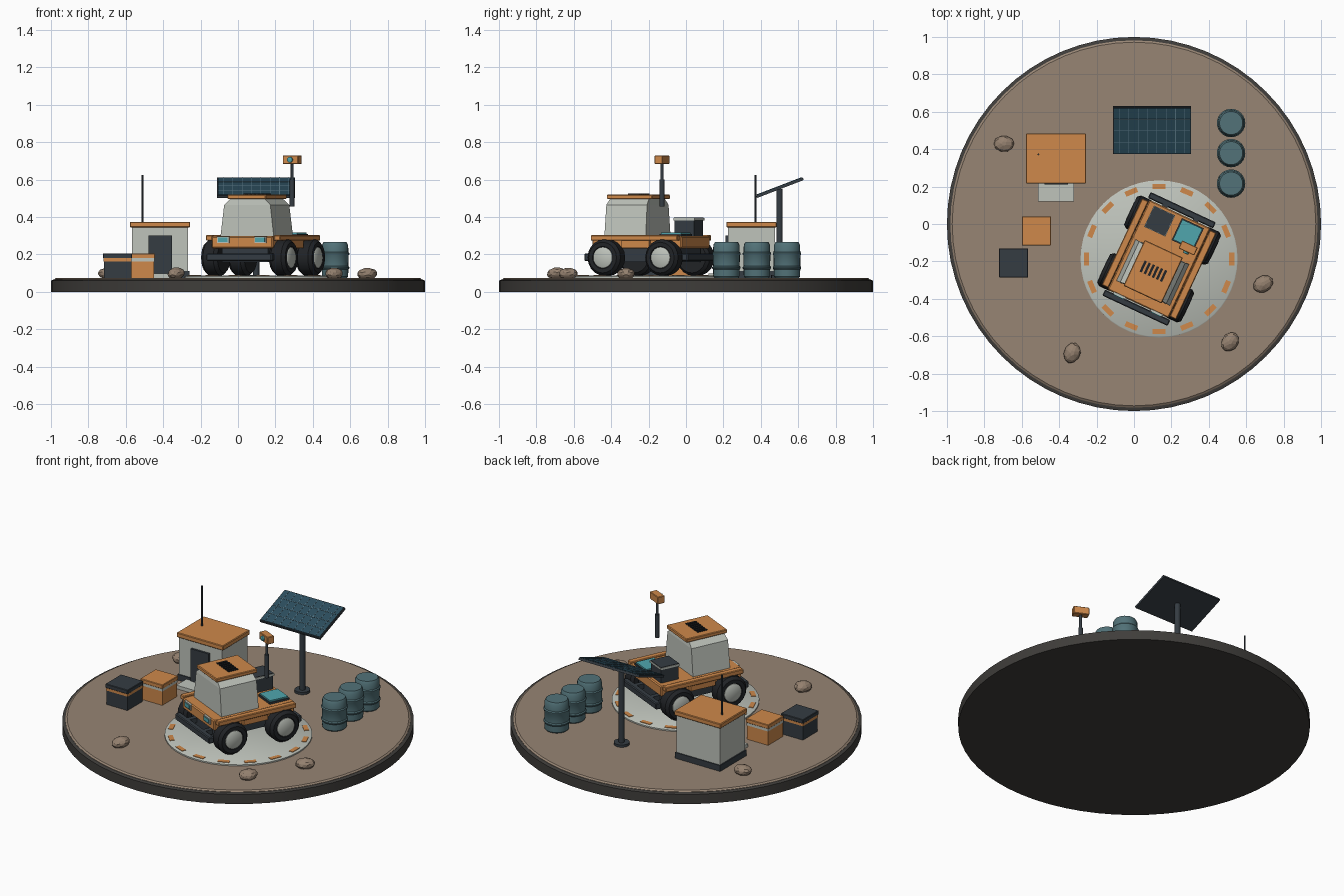
import bpy, bmesh, math, random
from mathutils import Matrix, Vector

if "Cube" in bpy.data.objects:
    bpy.data.objects.remove(bpy.data.objects["Cube"])

random.seed(4)
I = Matrix.Identity(4)
T = Matrix.Translation
R = Matrix.Rotation


def mat(name, r, g, b):
    m = bpy.data.materials.new(name)
    m.diffuse_color = (r, g, b, 1)
    m.use_nodes = True
    m.node_tree.nodes["Principled BSDF"].inputs["Base Color"].default_value = m.diffuse_color
    return m


ORANGE = mat("orange", .62, .25, .07)
DARK = mat("dark", .035, .045, .055)
BLACK = mat("rubber", .015, .017, .02)
LIGHT = mat("light_grey", .52, .55, .5)
SOIL = mat("soil", .31, .235, .175)
RIM = mat("rim", .05, .047, .043)
STEEL = mat("steel_blue", .085, .17, .19)
CELL = mat("solar_cell", .025, .075, .11)
LINE = mat("cell_line", .12, .22, .28)
TEAL = mat("teal", .08, .38, .42)
ROCK = mat("rock", .3, .22, .16)


def finish(name, bm, m, M=I, smooth=False):
    bmesh.ops.recalc_face_normals(bm, faces=bm.faces)
    me = bpy.data.meshes.new(name)
    bm.to_mesh(me)
    bm.free()
    ob = bpy.data.objects.new(name, me)
    bpy.context.collection.objects.link(ob)
    me.materials.append(m)
    ob.matrix_world = M
    if smooth:
        me.polygons.foreach_set("use_smooth", [True] * len(me.polygons))
        me.set_sharp_from_angle(angle=math.radians(35))
    return ob


def box(name, c, s, m, M=I, bevel=0):
    bm = bmesh.new()
    bmesh.ops.create_cube(bm, size=1)
    bmesh.ops.scale(bm, vec=s, verts=bm.verts)
    if bevel:
        bmesh.ops.bevel(bm, geom=bm.edges[:], offset=bevel, segments=1, affect='EDGES')
    return finish(name, bm, m, M @ T(c))


def stack(name, rings, m, M=I, smooth=False):
    """Skin a list of closed rings and cap both ends."""
    bm = bmesh.new()
    vs = [[bm.verts.new(p) for p in ring] for ring in rings]
    n = len(vs[0])
    for a, b in zip(vs, vs[1:]):
        for i in range(n):
            j = (i + 1) % n
            bm.faces.new((a[i], a[j], b[j], b[i]))
    bm.faces.new(vs[0][::-1])
    bm.faces.new(vs[-1])
    return finish(name, bm, m, M, smooth)


def lathe(name, prof, m, M=I, n=24):
    ang = [2 * math.pi * i / n for i in range(n)]
    return stack(name, [[(r * math.cos(a), r * math.sin(a), z) for a in ang]
                        for r, z in prof], m, M, True)


def rod(name, x, y, z0, z1, r, m, M=I, n=12):
    return lathe(name, [(r, z0), (r, z1)], m, M @ T((x, y, 0)), n)


# Round base with soil top
lathe("base_rim", [(1, 0), (1, .06), (.985, .066)], RIM, n=64)
lathe("base_soil", [(.982, .05), (.982, .068), (.972, .075)], SOIL, n=64)

# Landing pad with dashed ring
PAD = T((.134, -.187, 0))
lathe("pad", [(.42, .07), (.42, .083), (.415, .086)], LIGHT, PAD, 48)
for i in range(16):
    box(f"pad_dash_{i}", (.388, 0, .086), (.028, .068, .006), ORANGE,
        PAD @ R(i * math.pi / 8, 4, 'Z'))

# Rover frame: front is local -y
V = PAD @ R(math.radians(-25), 4, 'Z')
box("rover_undercarriage", (0, 0, .2), (.27, .46, .08), DARK, V)
box("rover_body", (0, 0, .265), (.36, .53, .065), ORANGE, V, .006)
for s in (-1, 1):
    box("side_rail", (s * .2, 0, .288), (.038, .51, .03), ORANGE, V, .004)
    box("side_panel", (s * .185, 0, .258), (.03, .16, .05), ORANGE, V)
    box("bumper", (0, s * .288, .185), (.385, .035, .04), DARK, V, .005)
    box("headlight_frame", (s * .11, -.266, .278), (.07, .012, .036), LIGHT, V)
    box("headlight", (s * .11, -.272, .278), (.056, .008, .024), TEAL, V)
    for t in (-1, 1):
        box("bumper_bracket", (s * .09, t * .25, .19), (.03, .06, .03), DARK, V)

# Wheels
for sx in (-1, 1):
    for sy in (-1, 1):
        W = V @ T((sx * .2, sy * .17, .183)) @ R(sx * math.pi / 2, 4, 'Y')
        lathe("tyre", [(.058, -.048), (.082, -.048), (.097, -.03), (.097, .03),
                       (.082, .048), (.06, .048), (.056, .04)], BLACK, W, 20)
        lathe("hub", [(.056, .03), (.056, .046), (.05, .05)], LIGHT, W, 20)
        lathe("axle", [(.022, -.2), (.022, 0)], DARK, W, 12)


# Cabin: tapered shell with chamfered shoulders
def rect(hw, hl, z, cy=-.08):
    return [(-hw, cy - hl, z), (hw, cy - hl, z), (hw, cy + hl, z), (-hw, cy + hl, z)]


stack("cabin", [rect(.157, .122, .297), rect(.136, .12, .465), rect(.1, .115, .497)], LIGHT, V)
box("cabin_roof", (0, -.075, .508), (.225, .27, .024), ORANGE, V, .004)
for i in range(6):
    box("roof_vent", ((i - 2.5) * .024, -.072, .522), (.013, .065, .008), BLACK, V)

# Rear deck: cargo box and instrument panel
box("cargo_box", (-.083, .185, .34), (.115, .115, .09), DARK, V)
box("cargo_lid", (-.083, .185, .388), (.125, .125, .012), LIGHT, V)
box("cargo_lid_top", (-.083, .185, .395), (.119, .119, .004), DARK, V)
box("deck_panel_base", (.083, .185, .302), (.13, .13, .014), DARK, V)
box("deck_panel", (.083, .185, .312), (.118, .118, .012), TEAL, V)

# Sensor mast with camera head
rod("mast_lower", .116, .119, .455, .6, .013, DARK, V)
rod("mast_upper", .116, .119, .59, .69, .008, DARK, V)
box("mast_head", (.116, .119, .706), (.092, .046, .046), ORANGE, V, .003)
lathe("mast_lens", [(.015, 0), (.015, .01), (.01, .012)], TEAL,
      V @ T((.116, .097, .706)) @ R(math.pi / 2, 4, 'X'), 16)

# Shelter hut
hx, hy = -.417, .35
box("hut_base", (hx, hy, .092), (.314, .262, .04), DARK)
box("hut_walls", (hx, hy, .21), (.3, .25, .27), LIGHT)
box("hut_roof", (hx, hy, .359), (.322, .268, .03), ORANGE, bevel=.004)
box("hut_door", (-.415, .222, .195), (.125, .02, .21), DARK)
box("hut_step", (-.417, .17, .085), (.192, .1, .024), LIGHT)
rod("hut_antenna", -.511, .372, .37, .625, .005, DARK, n=8)


# Supply crates
def crate(x, y, m, band):
    box("crate", (x, y, .128), (.147, .147, .106), m)
    box("crate_band", (x, y, .172), (.151, .151, .018), band)
    box("crate_lid", (x, y, .192), (.156, .156, .026), m, bevel=.003)


crate(-.522, -.037, ORANGE, LIGHT)
crate(-.644, -.208, DARK, ORANGE)

# Solar panel on post
rod("solar_post", .097, .5, .07, .55, .017, DARK)
rod("solar_foot", .097, .5, .07, .09, .045, DARK, n=16)
S = T((.097, .502, .556)) @ R(math.radians(21), 4, 'X')
box("solar_frame", (0, 0, 0), (.418, .268, .014), DARK, S)
box("solar_cells", (0, 0, .008), (.408, .258, .004), CELL, S)
for i in range(8):
    box("solar_line", ((i - 3.5) * .05, 0, .0105), (.003, .256, .002), LINE, S)
for i in range(3):
    box("solar_cross_line", (0, (i - 1) * .065, .0105), (.406, .003, .002), LINE, S)

# Barrels
for y in (.54, .379, .216):
    lathe("barrel", [(.064, .075), (.07, .082), (.071, .12), (.076, .126), (.076, .132),
                     (.071, .138), (.072, .195), (.076, .201), (.076, .207), (.071, .213),
                     (.07, .25), (.062, .265)], STEEL, T((.519, y, 0)), 24)

# Faceted rocks
for x, y, a in ((-.695, .43, 0), (-.33, -.69, 1.2), (.515, -.63, 1), (.69, -.32, .5)):
    bm = bmesh.new()
    bmesh.ops.create_icosphere(bm, subdivisions=1, radius=1)
    for v in bm.verts:
        v.co *= random.uniform(.92, 1.08)
    bmesh.ops.scale(bm, vec=(.066, .052, .038), verts=bm.verts)
    bmesh.ops.bevel(bm, geom=bm.edges[:], offset=.008, segments=1, affect='EDGES')
    finish("rock", bm, ROCK, T((x, y, .097)) @ R(a, 4, 'Z'))
